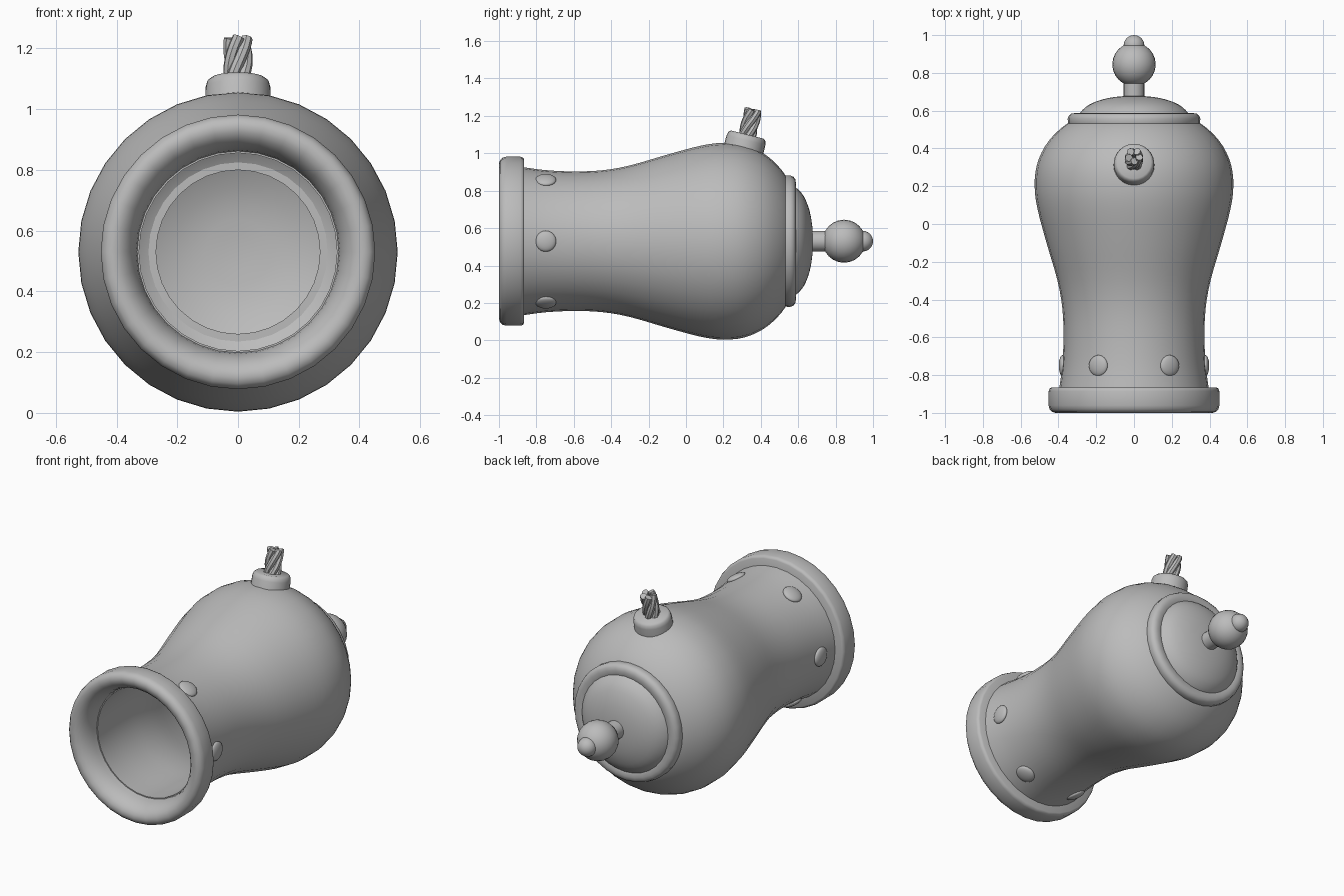
import bpy, math
from mathutils import Vector, Matrix

if "Cube" in bpy.data.objects:
    bpy.data.objects.remove(bpy.data.objects["Cube"])

AXIS_Z = 0.53
metal = bpy.data.materials.new("grey_metal")
metal.diffuse_color = (0.5, 0.5, 0.5, 1)
metal.use_nodes = True
metal.node_tree.nodes["Principled BSDF"].inputs["Base Color"].default_value = metal.diffuse_color


def finish(ob, angle=40):
    ob.data.materials.append(metal)
    bpy.ops.object.select_all(action='DESELECT')
    ob.select_set(True)
    bpy.context.view_layer.objects.active = ob
    bpy.ops.object.shade_smooth_by_angle(angle=math.radians(angle))
    return ob


def smooth_profile(pts, steps=3):
    """Catmull-Rom resampling of a 2D profile."""
    p = [Vector(q) for q in pts]
    p = [2 * p[0] - p[1]] + p + [2 * p[-1] - p[-2]]
    out = []
    for i in range(1, len(p) - 2):
        a, b, c, d = p[i - 1:i + 3]
        for k in range(steps):
            t = k / steps
            out.append(0.5 * (2 * b + (c - a) * t + (2 * a - 5 * b + 4 * c - d) * t * t
                              + (3 * b - a - 3 * c + d) * t ** 3))
    return out + [p[-2]]


def lathe(name, profile, matrix, n=32, closed=False, angle=40):
    """Revolve (height, radius) points round local z, then place with matrix."""
    verts, rings, faces = [], [], []
    for h, r in profile:
        if r < 1e-4:
            rings.append([len(verts)] * n)
            verts.append((0, 0, h))
        else:
            rings.append(list(range(len(verts), len(verts) + n)))
            verts += [(r * math.cos(2 * math.pi * i / n), r * math.sin(2 * math.pi * i / n), h)
                      for i in range(n)]
    pairs = list(zip(rings, rings[1:])) + ([(rings[-1], rings[0])] if closed else [])
    for a, b in pairs:
        for i in range(n):
            j = (i + 1) % n
            faces.append(list(dict.fromkeys((a[i], a[j], b[j], b[i]))))
    me = bpy.data.meshes.new(name)
    me.from_pydata(verts, [], faces)
    me.transform(matrix)
    ob = bpy.data.objects.new(name, me)
    bpy.context.collection.objects.link(ob)
    return finish(ob, angle)


def sphere(name, radius, matrix, n=24):
    prof = [(-radius * math.cos(math.pi * i / 12), radius * math.sin(math.pi * i / 12))
            for i in range(13)]
    return lathe(name, prof, matrix, n)


# local z runs along the barrel towards the back (+y)
BARREL = Matrix.Translation((0, 0, AXIS_Z)) @ Matrix.Rotation(-math.pi / 2, 4, 'X')

# barrel: pot-bellied outer skin, lip, then hollow inner skin
outer = smooth_profile([(-0.88, 0.397), (-0.75, 0.38), (-0.6, 0.373), (-0.45, 0.379), (-0.3, 0.405),
                        (-0.1, 0.463), (0.08, 0.511), (0.2, 0.526), (0.31, 0.515), (0.41, 0.472),
                        (0.49, 0.405), (0.55, 0.32), (0.6, 0.18), (0.615, 0)])
inner = smooth_profile([(0.575, 0), (0.56, 0.16), (0.51, 0.295), (0.45, 0.375), (0.38, 0.435),
                        (0.2, 0.485), (0.07, 0.471), (-0.1, 0.424), (-0.3, 0.365), (-0.45, 0.34),
                        (-0.6, 0.333), (-0.75, 0.33), (-0.88, 0.326)])
lathe("barrel", outer[::-1] + inner[::-1], BARREL, closed=True)

# muzzle ring with rounded lip flaring into the bore
lathe("muzzle_ring", [(-0.865, 0.33), (-0.865, 0.437), (-0.871, 0.447), (-0.885, 0.452),
                      (-0.96, 0.452), (-0.98, 0.447), (-0.994, 0.434), (-1.0, 0.415),
                      (-0.997, 0.395), (-0.985, 0.375), (-0.965, 0.358), (-0.94, 0.345),
                      (-0.91, 0.336)], BARREL, closed=True, angle=50)

# breech ring and domed back plate
lathe("breech_ring", [(0.51, 0.27), (0.51, 0.34), (0.528, 0.35), (0.558, 0.351), (0.574, 0.345),
                      (0.584, 0.332), (0.587, 0.315), (0.585, 0.29), (0.575, 0.27)],
      BARREL, closed=True, angle=60)
lathe("breech_dome", smooth_profile([(0.56, 0.298), (0.59, 0.285), (0.63, 0.24), (0.66, 0.165),
                                     (0.675, 0.08), (0.678, 0)]), BARREL)

# rear knob: neck, ball and small tip
lathe("knob_neck", [(0.65, 0), (0.65, 0.055), (0.78, 0.055), (0.78, 0)], BARREL, n=20)
sphere("knob_ball", 0.115, BARREL @ Matrix.Translation((0, 0, 0.845)))
sphere("knob_tip", 0.055, BARREL @ Matrix.Translation((0, 0, 0.945)))

# six flattened studs round the neck
for i in range(6):
    a = math.radians(60 * i)
    d = Vector((math.cos(a), 0, math.sin(a)))
    place = Matrix.Translation(d * 0.378 + Vector((0, -0.75, AXIS_Z)))
    turn = d.to_track_quat('Z', 'Y').to_matrix().to_4x4()
    sphere(f"stud_{i + 1}", 0.056, place @ turn @ Matrix.Diagonal((1, 1, 0.36, 1)))

# fuse holder, leaning back
LEAN = Matrix.Translation((0, 0.328, 1.1)) @ Matrix.Rotation(math.radians(-14), 4, 'X')
lathe("fuse_holder", [(-0.12, 0), (-0.12, 0.109), (-0.03, 0.107), (-0.01, 0.102), (0.0, 0.09),
                      (0.0, 0)], LEAN, n=24, angle=50)

# twisted fuse strands
for i in range(5):
    cu = bpy.data.curves.new("fuse_strand", 'CURVE')
    cu.dimensions = '3D'
    cu.bevel_depth = 0.02
    cu.bevel_resolution = 2
    cu.use_fill_caps = True
    sp = cu.splines.new('POLY')
    sp.points.add(10)
    for k, pt in enumerate(sp.points):
        t = k / 10
        a = 2 * math.pi * i / 5 + math.radians(130) * t
        pos = LEAN @ Vector((0.029 * math.cos(a), 0.029 * math.sin(a), -0.02 + 0.155 * t))
        pt.co = (*pos, 1)
    tmp = bpy.data.objects.new("strand_path", cu)
    bpy.context.collection.objects.link(tmp)
    me = bpy.data.meshes.new_from_object(tmp.evaluated_get(bpy.context.evaluated_depsgraph_get()))
    bpy.data.objects.remove(tmp)
    ob = bpy.data.objects.new(f"fuse_strand_{i + 1}", me)
    bpy.context.collection.objects.link(ob)
    finish(ob)
